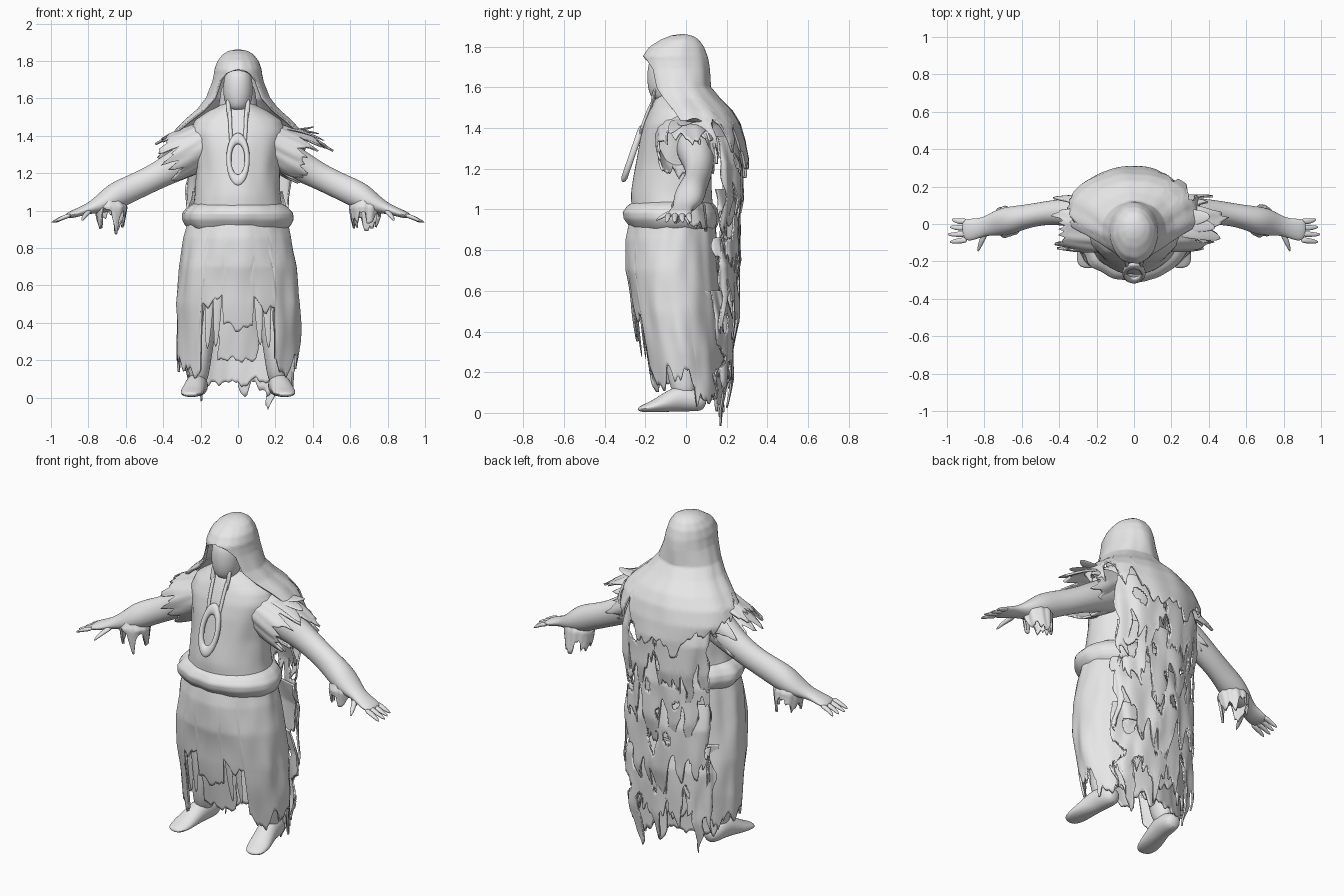
import bpy, bmesh, math, random
from mathutils import Vector, noise

random.seed(4)
if "Cube" in bpy.data.objects:
    bpy.data.objects.remove(bpy.data.objects["Cube"])

GREY = (0.8, 0.8, 0.8, 1)
mat = bpy.data.materials.new("plain_grey")
mat.use_nodes = True
mat.diffuse_color = GREY
mat.node_tree.nodes["Principled BSDF"].inputs["Base Color"].default_value = GREY
parts = []
PI = math.pi


def finish(name, bm):
    bmesh.ops.remove_doubles(bm, verts=bm.verts, dist=1e-4)
    bmesh.ops.recalc_face_normals(bm, faces=bm.faces)
    me = bpy.data.meshes.new(name)
    bm.to_mesh(me)
    bm.free()
    me.materials.append(mat)
    ob = bpy.data.objects.new(name, me)
    bpy.context.collection.objects.link(ob)
    parts.append(ob)
    return ob


def ring_at(rings, z):
    for hi, lo in zip(rings, rings[1:]):
        if z >= lo[0]:
            f = min(1, (hi[0] - z) / (hi[0] - lo[0]))
            return [a + (b - a) * f for a, b in zip(hi, lo)]
    return rings[-1]


def sheet(name, rings, hem, centre=PI, rag=0, fray=1, tear=None, bump=0, n=96, m=32, seed=0, thick=.012):
    """Cloth wrapped around z. Rings: height, half width, front y, back y, half angle."""
    bm = bmesh.new()
    top, low, grid = rings[0][0], rings[-1][4], []
    for i in range(n + 1):
        u = 2 * i / n - 1
        a = centre + u * low
        c, s = math.cos(a) * fray, math.sin(a) * fray
        fringe = rag * (noise.noise((c * 4, s * 4, seed)) + .6 * noise.noise((c * 11, s * 11, seed + .5)))
        col = []
        for j in range(m + 1):
            t = (j / m) ** 1.2
            z = top + (hem(u) - top) * t + fringe * max(0, (t - .3) / .7)
            _, w, yf, yb, half = ring_at(rings, z)
            if half < 1.6:  # uneven side edges on the open layers
                half *= 1 + .22 * noise.noise((z * 8, math.copysign(3, u), seed))
            a = centre + u * half
            k = 1 + bump * noise.noise((math.cos(a) * 3, math.sin(a) * 3, z * 4 + seed))
            col.append(bm.verts.new((k * w * math.sin(a), (yf + yb) / 2 - k * (yb - yf) / 2 * math.cos(a), z)))
        grid.append(col)
    for i in range(n):
        for j in range(m):
            p = (grid[i][j].co + grid[i + 1][j + 1].co) / 2
            # irregular tears
            if tear and 0.25 < j / m < 0.95 and noise.noise((p.x * 13, p.y * 8 + seed, p.z * 7)) > tear:
                continue
            bm.faces.new((grid[i][j], grid[i + 1][j], grid[i + 1][j + 1], grid[i][j + 1]))
    loose = [v for v in bm.verts if not v.link_faces]
    bmesh.ops.delete(bm, geom=loose, context='VERTS')
    ob = finish(name, bm)
    mod = ob.modifiers.new("cloth_thickness", 'SOLIDIFY')
    mod.thickness, mod.offset = thick, 0
    return ob


def tube(name, pts, ref=(0, 0, 1), sides=10, flip=1):
    """Smooth limb through points: x, y, z, radius across, radius along ref."""
    bm = bmesh.new()
    co = [Vector((flip * p[0], p[1], p[2])) for p in pts]
    loops = []
    for i, p in enumerate(pts):
        t = (co[min(i + 1, len(co) - 1)] - co[max(i - 1, 0)]).normalized()
        s = t.cross(Vector(ref)).normalized()
        b = s.cross(t)
        ang = [2 * PI * k / sides for k in range(sides)]
        loops.append([bm.verts.new(co[i] + s * p[3] * math.cos(a) + b * p[4] * math.sin(a)) for a in ang])
    for A, B in zip(loops, loops[1:]):
        for k in range(sides):
            q = (k + 1) % sides
            bm.faces.new((A[k], A[q], B[q], B[k]))
    bm.faces.new(loops[0])
    bm.faces.new(loops[-1])
    ob = finish(name, bm)
    mod = ob.modifiers.new("smooth", 'SUBSURF')
    mod.levels = mod.render_levels = 2


# Tunic with a soft belly and sloping shoulders
sheet("tunic", [(1.57, .07, -.12, .06, PI), (1.53, .15, -.15, .08, PI), (1.48, .225, -.175, .11, PI),
                (1.42, .25, -.2, .125, PI), (1.34, .235, -.22, .13, PI), (1.22, .215, -.24, .12, PI),
                (1.08, .222, -.262, .12, PI), (.9, .25, -.26, .13, PI)], lambda u: .9, centre=0, bump=.03, n=64)

# Rolled waist band
sheet("waist_band", [(1.035, .225, -.245, .115, PI), (1.015, .262, -.28, .135, PI), (.985, .287, -.303, .15, PI),
                     (.955, .29, -.3, .155, PI), (.925, .275, -.28, .15, PI), (.9, .25, -.26, .135, PI)],
      lambda u: .9, centre=0, bump=.06, n=64, m=16)


# Long skirt, torn open above both feet and longer at the back
def skirt_hem(u):
    a = abs(u)
    if a < .085:
        return .36
    if a < .2:
        return .5
    return .17 if a < .6 else (.06 if u > 0 else .16)


sheet("skirt", [(.95, .255, -.265, .14, PI), (.85, .28, -.285, .145, PI), (.7, .305, -.292, .155, PI),
                (.5, .325, -.262, .17, PI), (.3, .325, -.225, .18, PI), (.05, .305, -.19, .18, PI)],
      skirt_hem, centre=0, rag=.1, fray=1.2, bump=.05, n=160, m=40, seed=1)

# Under layers seen through the gap
sheet("under_panel", [(.6, .2, -.23, .1, .65), (.4, .2, -.2, .1, .6), (.18, .19, -.17, .1, .55)],
      lambda u: .2, centre=0, rag=.03, bump=.06, n=32)
sheet("under_robe", [(.6, .27, -.1, .17, 1.35), (.05, .26, -.08, .15, 1.3)],
      lambda u: .08, rag=.04, bump=.08, n=64, seed=3)

# Tattered layers down the back, each hanging from under the one above
layers = [("upper_cape", 1.36, 1.0, .29, .287), ("middle_cape", 1.1, .7, .275, .27),
          ("lower_cape", .86, .4, .285, .264), ("trailing_cape", .6, .12, .285, .235)]
for k, (name, top, hem, w, back) in enumerate(layers):
    sheet(name, [(top, w - .02, -.02, back - .045, 1.25), (top - .14, w, 0, back - .008, 1.32),
                 (hem + .05, w, .01, back - .005, 1.28), (hem - .12, w - .02, .02, back - .04, 1.2)],
          lambda u: hem + .05 * math.cos(u * 5 + k * 2), rag=.27, tear=.38, bump=.1, seed=7 + 4 * k, thick=.009)

# Hood flowing into a ragged shoulder mantle, open at the face
sheet("hood_and_mantle", [(1.857, 0, -.02, -.02, PI), (1.85, .045, -.07, .03, PI), (1.83, .078, -.12, .06, PI),
                          (1.795, .105, -.175, .085, PI), (1.752, .12, -.205, .1, PI), (1.745, .121, -.206, .102, 2.85),
                          (1.73, .123, -.206, .105, 2.6), (1.69, .132, -.205, .11, 2.35), (1.6, .167, -.19, .115, 2.3),
                          (1.54, .212, -.18, .165, 2.15), (1.48, .28, -.17, .225, 2.0), (1.42, .335, -.17, .262, 1.85),
                          (1.34, .36, -.16, .287, 1.7), (1.25, .33, -.16, .303, 1.65), (1.1, .31, -.16, .303, 1.62)],
      lambda u: 1.2 + .18 * abs(u), rag=.15, bump=.03, n=144, m=64, seed=21)

# Blank face and neck
tube("face", [(0, -.11, 1.76, .05, .05), (0, -.11, 1.72, .078, .08), (0, -.11, 1.64, .083, .085),
              (0, -.1, 1.58, .075, .085), (0, -.1, 1.53, .05, .06)], ref=(0, 1, 0), sides=14)
tube("neck", [(0, -.03, 1.7, .1, .09), (0, -.02, 1.58, .1, .09), (0, -.01, 1.46, .14, .1)], ref=(0, 1, 0))

# Long pendant loop
bpy.ops.mesh.primitive_torus_add(major_radius=.117, minor_radius=.032, major_segments=40, minor_segments=10,
                                 location=(0, -.262, 1.275), rotation=(1.24, 0, 0))
pendant = bpy.context.object
pendant.name = "pendant_loop"
pendant.scale = (.42, 1, .5)
pendant.data.materials.append(mat)
parts.append(pendant)

for side, s in (("left", 1), ("right", -1)):
    tube(f"{side}_pendant_strap", [(.036, -.235, 1.34, .012, .009), (.042, -.2, 1.46, .012, .009),
                                   (.045, -.145, 1.57, .012, .009)], ref=(0, 1, 0), sides=6, flip=s)
    tube(f"{side}_face_fringe", [(.055, -.15, 1.6, .016, .012), (.05, -.168, 1.53, .014, .008),
                                 (.045, -.175, 1.46, .004, .004)], ref=(0, 1, 0), sides=6, flip=s)
    # Arm and hand
    tube(f"{side}_arm", [(.14, .03, 1.35, .1, .11), (.26, .05, 1.275, .095, .1), (.36, .065, 1.225, .078, .083),
                         (.47, .06, 1.165, .066, .073), (.58, .04, 1.115, .066, .076), (.66, .02, 1.075, .08, .078),
                         (.73, .005, 1.035, .075, .055), (.8, -.015, 1.01, .048, .028),
                         (.87, -.03, .985, .064, .024), (.92, -.035, .97, .06, .016)], flip=s)
    # Ragged droop at the wrist
    cuff = sheet(f"{side}_sleeve_cuff", [(1.06, .05, -.045, .06, PI), (1.02, .08, -.065, .085, PI),
                                         (.85, .055, -.045, .1, PI)],
                 lambda u: .95, rag=.1, fray=.4, bump=.15, n=48, m=12, seed=30 + s)
    cuff.location.x = s * .68
    # Short torn sleeve over the shoulder
    sleeve = sheet(f"{side}_short_sleeve", [(.03, .06, -.1, .08, PI), (-.06, .11, -.145, .125, PI),
                                            (-.2, .125, -.14, .15, PI), (-.4, .115, -.12, .15, PI)],
                   lambda u: -.24, rag=.15, fray=.6, bump=.08, n=80, m=20, seed=44 + s)
    sleeve.location = (s * .13, 0, 1.385)
    sleeve.rotation_euler.y = -s * 1.1
    for k in range(4):
        y = -.085 + k * .034
        tube(f"{side}_finger_{k + 1}", [(.89, y, .978, .019, .016), (.94, y - .005, .962, .018, .013),
                                        (1.0 - .012 * abs(k - 1), y - .012 + k * .007, .936, .008, .006)], sides=6, flip=s)
    tube(f"{side}_thumb", [(.79, -.04, 1.0, .022, .016), (.82, -.1, .975, .016, .013),
                           (.835, -.15, .945, .006, .006)], sides=6, flip=s)
    # Leg and bare foot
    tube(f"{side}_leg", [(.17, -.03, .62, .085, .09), (.185, -.03, .4, .078, .085), (.205, -.025, .2, .064, .078),
                         (.215, 0, .06, .055, .06)], ref=(0, 1, 0), flip=s)
    tube(f"{side}_foot", [(.205, .1, .045, .035, .038), (.212, .05, .06, .058, .057), (.22, -.03, .075, .06, .072),
                          (.235, -.1, .05, .063, .05), (.248, -.17, .028, .068, .028),
                          (.258, -.24, .016, .045, .013)], flip=s)
    # Strands dangling from the front tear
    for k in range(3):
        x = .11 + .045 * k
        end = random.uniform(.24, .36)
        tube(f"{side}_skirt_strand_{k + 1}", [(x, -.25 + .02 * k, .6, .03, .008), (x, -.24 + .02 * k, .45, .026, .007),
                                              (x + .01, -.215 + .02 * k, end, .01, .004)], ref=(0, 1, 0), sides=6, flip=s)

# Stiff scraps standing off the left shoulder
for k in range(3):
    tube(f"left_shoulder_scrap_{k + 1}", [(.22, -.02 + .02 * k, 1.44, .05, .01), (.34, -.04 + .04 * k, 1.43, .05, .008),
                                          (.47 - .03 * k, -.08 + .06 * k, 1.37 + .04 * k, .015, .004)], sides=8)

# Smooth shading with crisp cloth edges
bpy.ops.object.select_all(action='DESELECT')
for ob in parts:
    ob.select_set(True)
bpy.context.view_layer.objects.active = parts[0]
bpy.ops.object.shade_smooth_by_angle(angle=math.radians(50))
